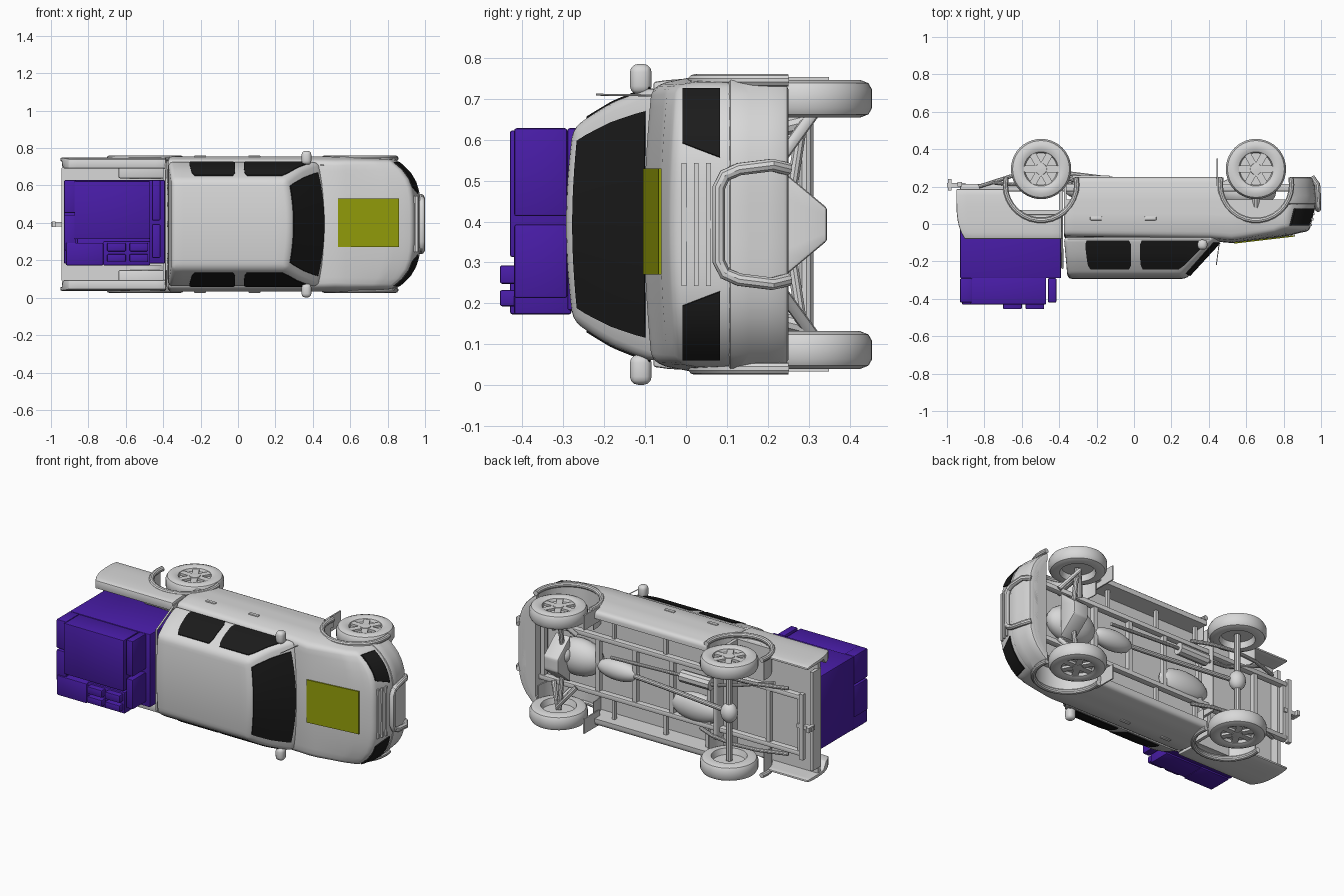
import bpy, bmesh, math
from mathutils import Matrix, Vector

if "Cube" in bpy.data.objects:
    bpy.data.objects.remove(bpy.data.objects["Cube"])

# Built upright in (x forward, l sideways, u up), then laid on its side at the end.
def material(name, rgb):
    m = bpy.data.materials.new(name)
    m.diffuse_color = (*rgb, 1)
    m.use_nodes = True
    m.node_tree.nodes["Principled BSDF"].inputs["Base Color"].default_value = m.diffuse_color
    return m

GREY = material("light_grey", (0.69, 0.69, 0.69))
DARK = material("dark_glass", (0.011, 0.011, 0.011))
PURPLE = material("purple", (0.066, 0.012, 0.39))
OLIVE = material("olive_yellow", (0.30, 0.345, 0.003))

def lerp(t, table):
    if t <= table[0][0]:
        return table[0][1]
    for (a, p), (b, q) in zip(table, table[1:]):
        if t <= b:
            return p + (q - p) * (t - a) / (b - a)
    return table[-1][1]

def finish(name, bm, mat, bevel=0, seg=2):
    bmesh.ops.recalc_face_normals(bm, faces=bm.faces)
    me = bpy.data.meshes.new(name)
    bm.to_mesh(me)
    bm.free()
    me.materials.append(mat)
    o = bpy.data.objects.new(name, me)
    bpy.context.collection.objects.link(o)
    if bevel:
        b = o.modifiers.new("bevel", 'BEVEL')
        b.width, b.segments, b.limit_method, b.angle_limit = bevel, seg, 'ANGLE', math.radians(35)
    return o

def boxes(name, specs, mat=GREY, bevel=0.0, mirror=False, seg=2):
    bm = bmesh.new()
    for x0, x1, l0, l1, u0, u1 in specs:
        for s in ((1, -1) if mirror else (1,)):
            c = Vector(((x0 + x1) / 2, s * (l0 + l1) / 2, (u0 + u1) / 2))
            bmesh.ops.create_cube(bm, size=1, matrix=Matrix.Translation(c)
                                  @ Matrix.Diagonal((x1 - x0, l1 - l0, u1 - u0, 1)))
    return finish(name, bm, mat, bevel, seg)

def warped(name, fn, n, mat=GREY, bevel=0.0, sides=(1,), seg=2):
    """Subdivided box surface, a 0..1, b -1..1, c 0..1, bent by fn."""
    bm = bmesh.new()
    for s in sides:
        seen = {}
        def vert(k):
            if k not in seen:
                x, l, u = fn(k[0] / n[0], 2 * k[1] / n[1] - 1, k[2] / n[2])
                seen[k] = bm.verts.new((x, s * l, u))
            return seen[k]
        for ax in range(3):
            p, q = (ax + 1) % 3, (ax + 2) % 3
            for end in (0, n[ax]):
                for i in range(n[p]):
                    for j in range(n[q]):
                        quad = []
                        for di, dj in ((0, 0), (1, 0), (1, 1), (0, 1)):
                            k = [0, 0, 0]
                            k[ax], k[p], k[q] = end, i + di, j + dj
                            quad.append(vert(tuple(k)))
                        bm.faces.new(quad)
    return finish(name, bm, mat, bevel, seg)

def tube(name, pts, r, mirror=False):
    cu = bpy.data.curves.new(name, 'CURVE')
    cu.dimensions, cu.bevel_depth, cu.bevel_resolution, cu.use_fill_caps = '3D', r, 3, True
    for s in ((1, -1) if mirror else (1,)):
        sp = cu.splines.new('POLY')
        sp.points.add(len(pts) - 1)
        for p, (x, l, u) in zip(sp.points, pts):
            p.co = (x, s * l, u, 1)
    cu.materials.append(GREY)
    bpy.context.collection.objects.link(bpy.data.objects.new(name, cu))

def lathe(name, profile, centers, spokes=0, seg=40):
    """Spin (radius, sideways) profile about the sideways axis on both sides."""
    bm = bmesh.new()
    for x, l, u in centers:
        for s in (1, -1):
            rings = [[bm.verts.new((x + r * math.cos(i * math.tau / seg), s * (l + w),
                      u + r * math.sin(i * math.tau / seg))) for i in range(seg)] for r, w in profile]
            for A, B in zip(rings, rings[1:]):
                for i in range(seg):
                    j = (i + 1) % seg
                    bm.faces.new((A[i], A[j], B[j], B[i]))
            bm.faces.new(rings[0])
            bm.faces.new(rings[-1])
            for i in range(spokes):
                bmesh.ops.create_cube(bm, size=1, matrix=Matrix.Translation((x, s * (l + 0.026), u))
                    @ Matrix.Rotation(i * math.tau / spokes, 4, 'Y') @ Matrix.Translation((0.056, 0, 0))
                    @ Matrix.Diagonal((0.08, 0.018, 0.036, 1)))
    return finish(name, bm, GREY)

def blobs(name, specs):
    bm = bmesh.new()
    for c, r in specs:
        bmesh.ops.create_uvsphere(bm, u_segments=20, v_segments=12, radius=1,
                                  matrix=Matrix.Translation(c) @ Matrix.Diagonal((*r, 1)))
    return finish(name, bm, GREY)

def cut(o, *cutters):
    for c in cutters:
        m = o.modifiers.new("cut", 'BOOLEAN')
        m.operation, m.object, m.solver = 'DIFFERENCE', c, 'EXACT'

WHEELS = [(-0.497, 0.307, -0.294), (0.652, 0.307, -0.294)]

# Cutters for the wheel wells and the hollow underside
wells = lathe("well_cutter", [(0.186, -0.09), (0.186, 0.1)], [(x, 0.31, -0.21) for x, _, _ in WHEELS])
cavity = boxes("cavity_cutter", [(-0.36, 0.84, -0.305, 0.305, -0.32, -0.13)])

# Lower body with bowed nose and sloping hood
WIDTH = [(-0.25, 0.345), (-0.15, 0.36), (-0.02, 0.361), (0.05, 0.347), (0.10, 0.326)]
HOOD = [(-0.375, 0.08), (0.42, 0.092), (0.52, 0.102), (0.86, 0.062), (0.95, 0.038)]
SLANT = [(-0.25, 0.02), (-0.1, 0.0), (0.04, 0.035)]

def nose(l, u):
    return 0.972 - 0.155 * (abs(l) / 0.36) ** 4 - lerp(u, SLANT)

def body(a, b, c):
    x = -0.375 + 1.345 * a
    front = max(0, (a - 0.7) / 0.3)
    u = -0.25 + c * (lerp(x, HOOD) - 0.018 * b * b + 0.25)
    l = b * (lerp(u, WIDTH) - 0.014 * front)
    return x - (0.97 - nose(l, u)) * front, l, u

cut(warped("lower_body", body, (24, 14, 10), bevel=0.02, seg=3), wells, cavity)

# Cab upper with raked windscreen
CAB = [(0.07, 0.338), (0.12, 0.322), (0.18, 0.298), (0.24, 0.262), (0.275, 0.235)]

def cab(a, b, c):
    u = 0.07 + c * (0.223 - 0.017 * b * b)
    x0 = -0.375 + 0.02 * c
    x1 = 0.485 - 0.205 * c - 0.05 * b * b * (1 - 0.5 * c)
    return x0 + a * (x1 - x0), b * lerp(u, CAB), u

warped("cab_upper", cab, (10, 12, 8), bevel=0.022, seg=3)

# Glass plates
def screen(a, b, c):
    x, l, u = cab(1, b * 0.84, 0.13 + 0.79 * c)
    return x - 0.004 + a * 0.008, l, u + a * 0.003
warped("windscreen", screen, (1, 12, 8), DARK)

def side_window(name, rear0, rear1, front0, front1):
    def fn(a, b, c):
        u = 0.088 + 0.155 * c
        pinch = 0.012 * (abs(2 * c - 1) ** 6)
        lo, hi = rear0 + (rear1 - rear0) * c + pinch, front0 + (front1 - front0) * c - pinch
        return lo + a * (hi - lo), lerp(u, CAB) + 0.004 * b, u
    warped(name, fn, (4, 1, 8), DARK, sides=(1, -1))
side_window("rear_side_windows", -0.265, -0.245, -0.015, -0.015)
side_window("front_side_windows", 0.03, 0.035, 0.40, 0.25)

# Headlamps wrapping the corners
def lamp(a, b, c):
    u = -0.083 + 0.092 * c
    inner = 0.162 + 0.035 * c
    l = inner + (0.33 - inner) * (b + 1) / 2
    return nose(l, u) - 0.004 + a * 0.009, l + 0.003 * a, u
warped("headlamps", lamp, (1, 10, 4), DARK, sides=(1, -1))

# Hood panel
def panel(a, b, c):
    x = 0.535 + 0.325 * a
    return x, 0.007 + 0.13 * b, lerp(x, HOOD) - 0.002 + 0.007 * c
warped("hood_panel", panel, (8, 4, 1), OLIVE)

# Grille and bumper
boxes("grille_slats", [(0.92, nose(0.15, u) + 0.01, -0.15, 0.15, u - 0.006, u + 0.006)
                       for u in (-0.055, -0.025, 0.005)])

def bumper(a, b, c):
    l, u = 0.364 * b, -0.25 + 0.145 * c
    return nose(l, u) - 0.06 + 0.068 * a, l, u
cut(warped("front_bumper", bumper, (2, 16, 3), bevel=0.012), wells)
tube("bull_bar", [(0.95, 0.135, -0.25), (0.98, 0.145, -0.21), (0.985, 0.135, -0.13), (0.984, 0.12, -0.095),
     (0.984, 0.09, -0.08), (0.984, -0.09, -0.08), (0.984, -0.12, -0.095), (0.985, -0.135, -0.13),
     (0.98, -0.145, -0.21), (0.95, -0.135, -0.25)], 0.016)

# Load bed, open at the back: thin walls under a wide top rail
def bed_side(a, b, c):
    round_off = 0.045 * (c ** 4) * (1 - a) ** 3
    outer = 0.356 - 0.008 * abs(2 * c - 1) ** 3
    inner = 0.298 if c > 0.7 else 0.335
    return -0.95 + 0.565 * a + round_off, inner + (outer - inner) * (b + 1) / 2, -0.187 + 0.267 * c
cut(warped("bed_sides", bed_side, (10, 2, 8), bevel=0.01, sides=(1, -1)), wells)
boxes("bed_floor", [(-0.94, -0.385, -0.337, 0.337, -0.075, -0.05), (-0.40, -0.38, -0.335, 0.335, -0.18, 0.075),
                    (-0.945, -0.925, -0.3, 0.3, -0.13, -0.05)])
boxes("bed_wheel_tubs", [(-0.64, -0.385, 0.245, 0.335, -0.05, 0.0)], bevel=0.01, mirror=True)
tube("rear_hoop", [(-0.385, -0.325, 0.07), (-0.383, -0.245, 0.235), (-0.383, 0.245, 0.235),
                   (-0.385, 0.325, 0.07)], 0.006)

# Stacked cargo
boxes("cargo", [(-0.93, -0.39, -0.21, 0.235, -0.05, 0.29), (-0.875, -0.47, -0.08, 0.23, 0.28, 0.43),
      (-0.86, -0.47, -0.16, -0.07, 0.28, 0.37), (-0.93, -0.865, -0.14, 0.05, 0.29, 0.42),
      (-0.93, -0.865, 0.06, 0.235, 0.29, 0.42), (-0.46, -0.415, -0.18, 0.0, 0.29, 0.42),
      (-0.46, -0.415, 0.02, 0.235, 0.29, 0.42), (-0.92, -0.72, -0.22, -0.1, 0.28, 0.43),
      (-0.70, -0.60, -0.20, -0.16, 0.28, 0.455), (-0.70, -0.60, -0.145, -0.10, 0.28, 0.455),
      (-0.58, -0.48, -0.20, -0.16, 0.28, 0.455), (-0.58, -0.48, -0.145, -0.10, 0.28, 0.455),
      (-0.72, -0.47, -0.22, -0.09, 0.28, 0.42)], PURPLE, 0.006)

# Wheels with spoked rims, arch lips and well liners
lathe("wheels", [(0.001, 0.04), (0.03, 0.038), (0.034, 0.022), (0.086, 0.022), (0.092, 0.038), (0.108, 0.045),
      (0.132, 0.046), (0.152, 0.038), (0.161, 0.022), (0.161, -0.022), (0.152, -0.038), (0.132, -0.046),
      (0.1, -0.045), (0.09, -0.01), (0.001, -0.01)], WHEELS, spokes=6)
for side, (x, _, _) in zip(("rear", "front"), WHEELS):
    arc = [math.radians(-12 + i * 12) for i in range(18)]
    tube(side + "_arch_lip", [(x + 0.191 * math.cos(t), 0.352, -0.21 + 0.191 * math.sin(t)) for t in arc], 0.015, True)
    def liner(a, b, c):
        t, r = math.pi * (1.06 * a - 0.03), 0.184 + 0.006 * c
        return x + r * math.cos(t), 0.282 + 0.062 * b, -0.21 + r * math.sin(t)
    warped(side + "_well_liner", liner, (18, 1, 1), sides=(1, -1))
boxes("mud_flaps", [(0.44, 0.448, 0.27, 0.36, -0.35, -0.2)], mirror=True)

# Mirrors, handles and aerial
boxes("door_mirrors", [(0.34, 0.392, 0.318, 0.392, 0.084, 0.137)], bevel=0.02, mirror=True, seg=3)
boxes("door_handles", [(-0.235, -0.17, 0.355, 0.367, -0.04, -0.02), (0.055, 0.12, 0.355, 0.367, -0.04, -0.02)],
      bevel=0.004, mirror=True)
tube("aerial", [(0.46, 0.315, 0.07), (0.44, 0.317, 0.22)], 0.0025)

# Chassis frame
boxes("frame_rails", [(-0.93, 0.88, 0.155, 0.185, -0.215, -0.175)], bevel=0.006, mirror=True)
boxes("cross_members", [(x - 0.013, x + 0.013, -0.17, 0.17, -0.21, -0.18)
      for x in (-0.91, -0.7, -0.3, -0.05, 0.2, 0.45, 0.82)])
boxes("outriggers", [(x - 0.01, x + 0.01, 0.17, 0.31, -0.20, -0.18) for x in (-0.28, 0.0, 0.35)], mirror=True)
boxes("hitch", [(-1.0, -0.9, -0.012, 0.012, -0.22, -0.195), (-0.995, -0.975, -0.015, 0.015, -0.24, -0.18),
                (-0.945, -0.92, -0.2, 0.2, -0.225, -0.2)])

# Axles, suspension and drivetrain
tube("rear_axle", [(-0.497, -0.29, -0.294), (-0.497, 0.29, -0.294)], 0.018)
tube("front_half_shafts", [(0.652, 0.03, -0.25), (0.652, 0.29, -0.29)], 0.014, True)
blobs("differentials", [((-0.497, 0.0, -0.294), (0.05, 0.06, 0.045)), ((0.652, 0.03, -0.25), (0.05, 0.05, 0.045))])
tube("leaf_springs", [(-0.83, 0.2, -0.2), (-0.66, 0.2, -0.255), (-0.5, 0.2, -0.27), (-0.35, 0.2, -0.245),
                      (-0.24, 0.2, -0.2)], 0.011, True)
tube("front_arms", [(0.58, 0.16, -0.23), (0.652, 0.27, -0.31), (0.73, 0.16, -0.23)], 0.015, True)
tube("front_struts", [(0.652, 0.25, -0.29), (0.652, 0.2, -0.09)], 0.022, True)
tube("driveshaft", [(-0.48, 0, -0.285), (0.0, 0, -0.225), (0.25, 0, -0.2)], 0.014)
blobs("gearbox", [((0.32, 0, -0.19), (0.14, 0.06, 0.055)), ((0.6, 0, -0.17), (0.16, 0.11, 0.09))])
blobs("fuel_tank", [((-0.2, -0.09, -0.18), (0.17, 0.085, 0.06))])
tube("muffler", [(-0.33, 0.1, -0.225), (-0.13, 0.1, -0.225)], 0.036)
tube("exhaust_pipe", [(0.35, 0.08, -0.22), (-0.1, 0.1, -0.225), (-0.35, 0.1, -0.225), (-0.5, 0.13, -0.2),
                      (-0.75, 0.22, -0.22)], 0.01)

def skid(a, b, c):
    return 0.62 + 0.10 * a, b * (0.04 + 0.10 * c), -0.345 + 0.12 * c
warped("skid_plate", skid, (2, 4, 2), bevel=0.008)

# Apply modifiers, drop cutters, smooth, and lay the vehicle on its side
bpy.ops.object.select_all(action='DESELECT')
parts = [o for o in bpy.context.scene.objects if o not in (wells, cavity)]
for o in parts:
    o.select_set(True)
bpy.context.view_layer.objects.active = parts[0]
bpy.ops.object.convert(target='MESH')
for c in (wells, cavity):
    bpy.data.objects.remove(c)
bpy.ops.object.shade_smooth_by_angle(angle=math.radians(35))
lay = Matrix.Translation((0, 0, 0.393)) @ Matrix.Rotation(math.pi / 2, 4, 'X')
for o in bpy.context.scene.objects:
    o.matrix_world = lay
